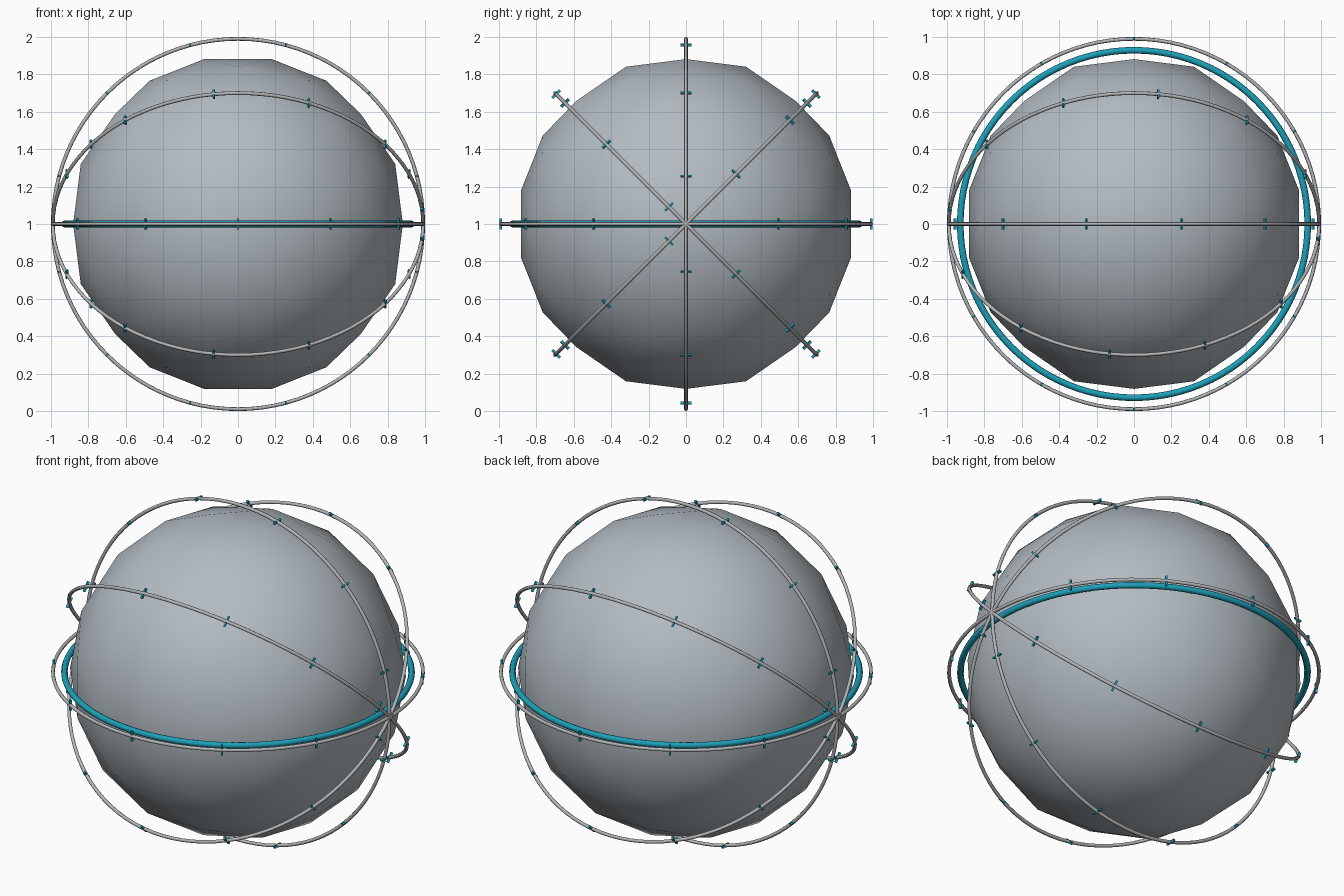
import bpy
import bmesh
from math import radians, cos, sin, sqrt, pi
from itertools import combinations
from mathutils import Vector, Matrix

if "Cube" in bpy.data.objects:
    bpy.data.objects.remove(bpy.data.objects["Cube"], do_unlink=True)

CENTRE = Vector((0, 0, 1))
BALL_RADIUS = 0.9
HOOP_RADIUS = 0.99
HOOP_TUBE = 0.01


def make_material(name, rgb):
    mat = bpy.data.materials.new(name)
    mat.use_nodes = True
    mat.diffuse_color = (*rgb, 1)
    bsdf = mat.node_tree.nodes["Principled BSDF"]
    bsdf.inputs["Base Color"].default_value = (*rgb, 1)
    bsdf.inputs["Roughness"].default_value = 0.6
    return mat


ball_grey = make_material("ball grey", (0.45, 0.50, 0.54))
hoop_grey = make_material("hoop grey", (0.45, 0.46, 0.47))
teal = make_material("teal", (0.012, 0.35, 0.48))


def add_object(name, bm, mat, smooth):
    bmesh.ops.recalc_face_normals(bm, faces=bm.faces[:])
    for face in bm.faces:
        face.smooth = smooth
    mesh = bpy.data.meshes.new(name)
    bm.to_mesh(mesh)
    bm.free()
    mesh.materials.append(mat)
    obj = bpy.data.objects.new(name, mesh)
    obj.location = CENTRE
    bpy.context.collection.objects.link(obj)
    return obj


def ball():
    """Icosahedron with each edge cut in three, pushed out to a sphere."""
    phi = (1 + sqrt(5)) / 2
    corners = []
    for a in (-1, 1):
        for b in (-phi, phi):
            corners += [Vector((a, 0, b)), Vector((b, a, 0)), Vector((0, b, a))]

    def near(p, q):
        return (p - q).length < 2.1

    points = list(corners)
    for p, q in combinations(corners, 2):
        if near(p, q):
            points += [p.lerp(q, 1 / 3), p.lerp(q, 2 / 3)]
    for p, q, r in combinations(corners, 3):
        if near(p, q) and near(q, r) and near(p, r):
            points.append((p + q + r) / 3)
    bm = bmesh.new()
    for p in points:
        bm.verts.new(p.normalized() * BALL_RADIUS)
    bmesh.ops.convex_hull(bm, input=bm.verts[:])
    return add_object("ball", bm, ball_grey, True)


def hoop(name, major, minor, mat, segments=96, sides=8):
    """Torus lying flat around the z axis."""
    bm = bmesh.new()
    rows = []
    for i in range(segments):
        a = 2 * pi * i / segments
        row = []
        for j in range(sides):
            b = 2 * pi * j / sides
            r = major + minor * cos(b)
            row.append(bm.verts.new((r * cos(a), r * sin(a), minor * sin(b))))
        rows.append(row)
    for i in range(segments):
        this, after = rows[i], rows[(i + 1) % segments]
        for j in range(sides):
            k = (j + 1) % sides
            bm.faces.new((this[j], after[j], after[k], this[k]))
    return add_object(name, bm, mat, True)


def ticks(name, phase):
    """Twelve small bars crossing a flat hoop."""
    bm = bmesh.new()
    size = Matrix.Diagonal((0.014, 0.01, 0.06, 1))
    for i in range(12):
        turn = Matrix.Rotation(radians(phase + 30 * i), 4, "Z")
        place = turn @ Matrix.Translation((HOOP_RADIUS, 0, 0)) @ size
        bmesh.ops.create_cube(bm, size=1, matrix=place)
    return add_object(name, bm, teal, False)


ball()
hoop("equator_band", 0.929, 0.0175, teal)

# Four hoops share the x axis; their ticks shift a little from one to the next
for n, label in enumerate(("level", "front_tilted", "upright", "back_tilted")):
    tilt = radians(180 - 45 * n)
    for obj in (hoop(label + "_hoop", HOOP_RADIUS, HOOP_TUBE, hoop_grey),
                ticks(label + "_ticks", 7.5 * n)):
        obj.rotation_euler = (tilt, 0, 0)
